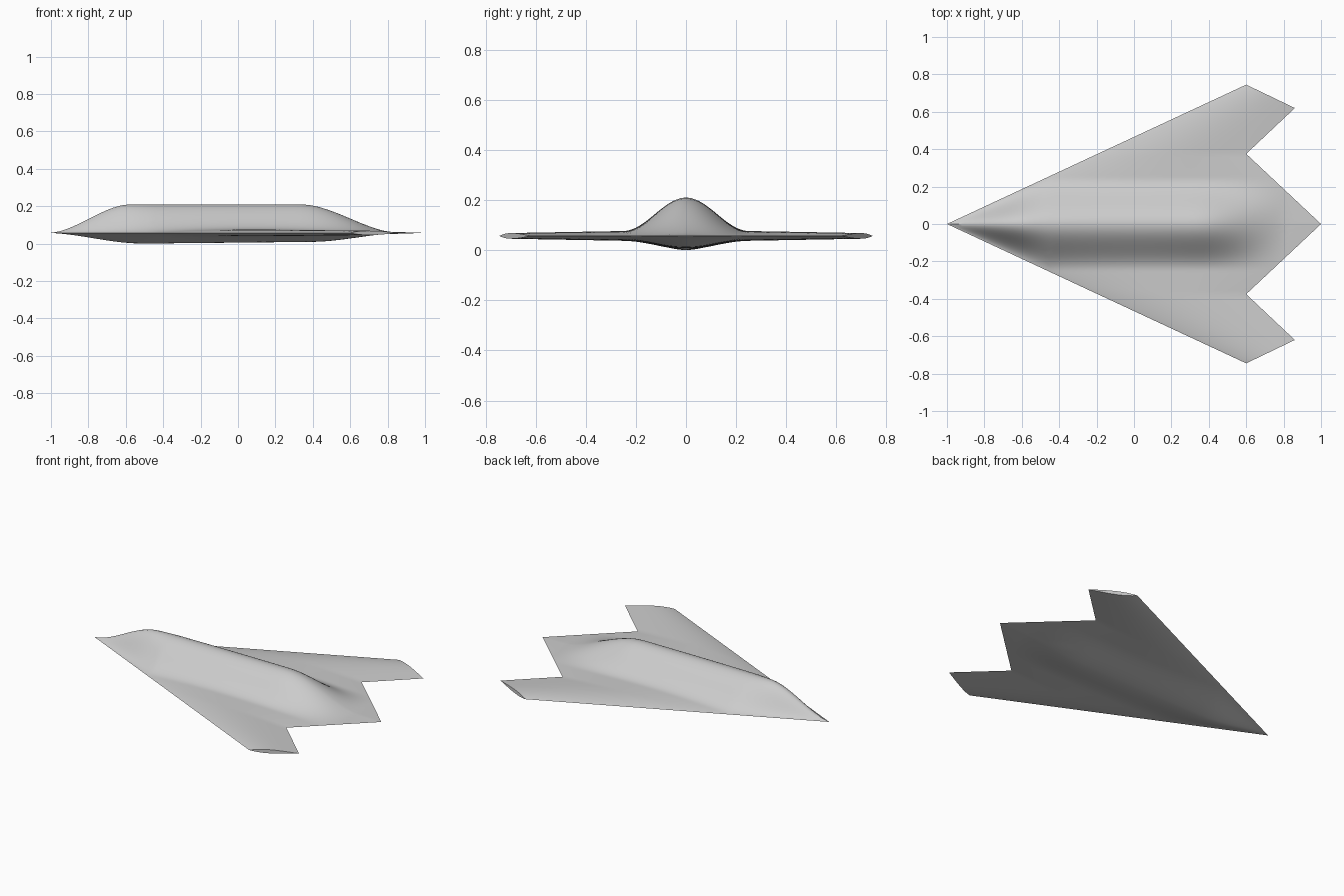
import bpy, bmesh, math

cube = bpy.data.objects.get("Cube")
if cube:
    bpy.data.objects.remove(cube, do_unlink=True)

MID = 0.057      # height of the sharp rim
SPAN = 0.745     # half span
CUT = 0.62       # where the wing tip cut meets the trailing edge
NOTCH = 0.375
CHORD_STEPS = 56


def lerp(a, b, t):
    return a + (b - a) * t


def smooth(a, b, x):
    t = min(max((x - a) / (b - a), 0), 1)
    return t * t * (3 - 2 * t)


def leading(y):
    return lerp(-1, 0.6, y / SPAN)


def trailing(y):
    if y < NOTCH:
        return lerp(1, 0.6, y / NOTCH)
    return lerp(0.6, 0.86, (y - NOTCH) / (CUT - NOTCH))


def clipped_end(y):
    return trailing(y) if y <= CUT else lerp(0.86, 0.6, (y - CUT) / (SPAN - CUT))


def wing(x, y):
    """Half thickness of the thin lens-shaped wing."""
    lead = leading(y)
    t = min(max((x - lead) / (trailing(y) - lead), 0), 1)
    return (0.024 - 0.018 * y) * math.sin(math.pi * t ** 0.85)


def ridge(x):
    return 0.153 * smooth(-1.02, -0.57, x) * (1 - smooth(0.33, 0.87, x))


def keel(x):
    return lerp(0.057, 0.046, (x + 0.5) / 1.1) * smooth(-1.03, -0.5, x) * (1 - smooth(0.4, 0.9, x))


def offset(x, y, profile):
    """Wing thickness plus a bell-shaped body that narrows into the nose."""
    width = max(min(0.25, (x + 1) * SPAN / 1.6), 1e-4)
    bell = 0.5 * (1 + math.cos(math.pi * min(y / width, 1)))
    return wing(x, y) + max(profile(x) - wing(x, 0), 0) * bell


# Span stations, denser over the body, with one on every outline corner
half = [0.0125 * i for i in range(24)]
for start, end, n in ((0.3, NOTCH, 4), (NOTCH, CUT, 10), (CUT, SPAN, 10)):
    half += [lerp(start, end, i / n) for i in range(n)]
half.append(SPAN)
stations = [-y for y in reversed(half[1:])] + half

# Flying wing hull: closed chord sections joined across the span
bm = bmesh.new()
sections = []
for y in stations:
    a = abs(y)
    xs = [lerp(leading(a), clipped_end(a), 0.5 - 0.5 * math.cos(math.pi * i / CHORD_STEPS))
          for i in range(CHORD_STEPS + 1)]
    upper = [bm.verts.new((x, y, MID + offset(x, a, ridge))) for x in xs]
    lower = [bm.verts.new((x, y, MID - offset(x, a, keel))) for x in xs]
    # the sharp nose and rim stay on the middle plane
    upper[0].co.z = lower[0].co.z = MID
    if a <= CUT:
        upper[-1].co.z = lower[-1].co.z = MID
    sections.append(upper + lower[::-1])

for s, t in zip(sections, sections[1:]):
    for i in range(len(s) - 1):
        bm.faces.new((s[i], s[i + 1], t[i + 1], t[i]))
bmesh.ops.remove_doubles(bm, verts=bm.verts, dist=0.00005)
bmesh.ops.dissolve_degenerate(bm, edges=bm.edges, dist=0.00005)
bmesh.ops.recalc_face_normals(bm, faces=bm.faces)

mesh = bpy.data.meshes.new("flying_wing_hull")
bm.to_mesh(mesh)
bm.free()
hull = bpy.data.objects.new("flying_wing_hull", mesh)
bpy.context.collection.objects.link(hull)

# Single plain grey skin
grey = bpy.data.materials.new("light_grey")
grey.use_nodes = True
colour = (0.6, 0.6, 0.6, 1)
grey.diffuse_color = colour
grey.node_tree.nodes["Principled BSDF"].inputs["Base Color"].default_value = colour
mesh.materials.append(grey)

bpy.ops.object.select_all(action="DESELECT")
hull.select_set(True)
bpy.context.view_layer.objects.active = hull
bpy.ops.object.shade_smooth_by_angle(angle=math.radians(40))
